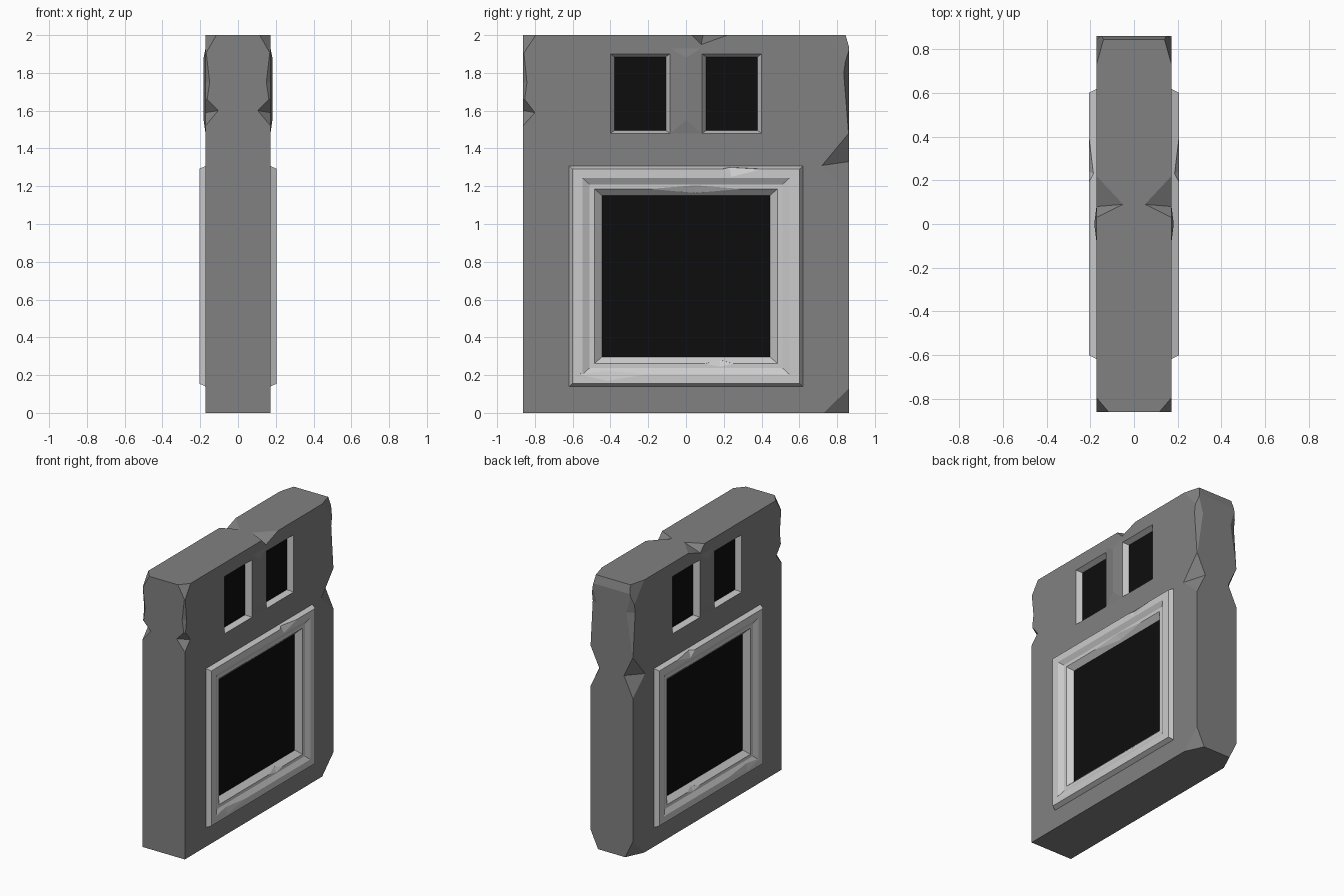
import bpy, bmesh

if "Cube" in bpy.data.objects:
    bpy.data.objects.remove(bpy.data.objects["Cube"])

X, Y, H = 0.172, 0.862, 2.0


def material(name, v):
    m = bpy.data.materials.new(name)
    m.diffuse_color = (v, v, v, 1)
    m.use_nodes = True
    m.node_tree.nodes["Principled BSDF"].inputs["Base Color"].default_value = m.diffuse_color
    return m


STONE, TRIM, DARK = material("stone", 0.22), material("trim", 0.6), material("dark", 0.004)


def finish(bm, name, mat=None):
    bmesh.ops.recalc_face_normals(bm, faces=bm.faces)
    me = bpy.data.meshes.new(name)
    bm.to_mesh(me)
    bm.free()
    ob = bpy.data.objects.new(name, me)
    bpy.context.collection.objects.link(ob)
    if mat:
        me.materials.append(mat)
    else:
        ob.hide_render = True
        ob.hide_set(True)
    return ob


def box(name, x, y0, y1, z0, z1, mat=None):
    bm = bmesh.new()
    bmesh.ops.create_cube(bm, size=1)
    for v in bm.verts:
        v.co = (2 * x * v.co.x, (y0 + y1) / 2 + v.co.y * (y1 - y0),
                (z0 + z1) / 2 + v.co.z * (z1 - z0))
    return finish(bm, name, mat)


def mirror(ob):
    ob.modifiers.new("mirror", 'MIRROR').use_axis[0] = True
    return ob


def hull(name, pts, mat=None):
    bm = bmesh.new()
    for p in pts:
        bm.verts.new(p)
    bmesh.ops.convex_hull(bm, input=bm.verts)
    return finish(bm, name, mat)


def cut(ob, cutter):
    m = ob.modifiers.new("cut", 'BOOLEAN')
    m.operation, m.solver, m.object = 'DIFFERENCE', 'EXACT', cutter


def ring(name, rect, profile, mat):
    """Closed profile of (inset in y, inset in z, x) swept round a rectangle."""
    y0, y1, z0, z1 = rect
    bm = bmesh.new()
    loops = [[bm.verts.new(p) for p in ((x, y0 + a, z0 + b), (x, y1 - a, z0 + b),
                                        (x, y1 - a, z1 - b), (x, y0 + a, z1 - b))]
             for a, b, x in profile]
    for i, lo in enumerate(loops):
        hi = loops[(i + 1) % len(loops)]
        for k in range(4):
            j = (k + 1) % 4
            bm.faces.new((lo[k], lo[j], hi[j], hi[k]))
    return mirror(finish(bm, name, mat))


# Stone slab
slab = box("slab", X, -Y, Y, 0, H, STONE)

# Stepped square frame with dark panel
main = (-0.622, 0.622, 0.137, 1.31)
steps = [(0, 0.165), (0.02, 0.205), (0.075, 0.205), (0.112, 0.185),
         (0.138, 0.185), (0.178, 0.148), (0.178, 0.12), (0, 0.12)]
frame = ring("frame", main, [(t, t * 0.9, x) for t, x in steps], TRIM)
cut(slab, box("frame_opening", 0.3, -0.53, 0.53, 0.23, 1.22))
box("panel", 0.149, -0.5, 0.5, 0.25, 1.2, DARK)

# Two small recessed windows
for s, side in ((-1, "left"), (1, "right")):
    y0, y1 = sorted((s * 0.085, s * 0.4))
    cut(slab, box(side + "_window_opening", 0.3, y0, y1, 1.48, 1.9))
    ring(side + "_window_reveal", (y0, y1, 1.48, 1.9),
         [(0, 0, X), (0.022, 0.015, 0.13), (0.022, 0.015, 0.1), (0, 0, 0.1)], TRIM)
    box(side + "_window_panel", 0.131, y0 + 0.01, y1 - 0.01, 1.49, 1.89, DARK)

# Slight bulge between the windows
mirror(hull("mullion", [(0.16, y, z) for y in (-0.08, 0.08) for z in (1.48, 1.93)]
            + [(X, y, z) for y in (-0.08, 0.08) for z in (1.48, 1.93)]
            + [(0.182, 0, 1.55), (0.182, 0, 1.88)], STONE))

# Chips in the slab: points on the surface, last point outside
chips = [
    [(X, -0.795, H), (0.115, -Y, H), (X, -Y, 1.9), (0.3, -1, 2.13)],
    [(X, 0.73, H), (0.135, Y, H), (X, Y, 1.84), (0.3, 1, 2.13)],
    [(X, 0.73, 0), (0.11, Y, 0), (X, Y, 0.13), (0.3, 1, -0.13)],
    [(X, Y, 1.18), (X, Y, 1.48), (X, 0.72, 1.31), (0.1, Y, 1.33), (0.3, 1, 1.33)],
    [(X, Y, 1.46), (X, Y, 1.98), (X, 0.835, 1.8), (0.12, Y, 1.8), (0.3, 1, 1.75)],
    [(X, -Y, 1.52), (X, -Y, 1.67), (X, -0.8, 1.59), (0.105, -Y, 1.6), (0.3, -1, 1.6)],
    [(X, -Y, 1.6), (X, -Y, 1.94), (X, -0.842, 1.75), (0.15, -Y, 1.75), (0.3, -1, 1.77)],
    [(X, 0.03, H), (X, 0.22, H), (X, 0.08, 1.95), (0.05, 0.09, H), (0.3, 0.12, 2.2)],
]
for pts in chips:
    cut(slab, mirror(hull("slab_chip", pts)))
cut(slab, hull("end_chip", [(x, y, z) for x in (-0.3, 0.3)
                            for y, z in ((0.845, H), (Y, 1.94), (0.95, 2.1))]))

# Chips in the frame
for pts in (
    [(0.205, 0.19, 1.29), (0.205, 0.4, 1.29), (0.205, 0.24, 1.25), (0.185, 0.23, 1.3), (0.27, 0.26, 1.36)],
    [(0.205, -0.57, 0.205), (0.205, -0.2, 0.205), (0.205, -0.42, 0.17), (0.193, -0.42, 0.23), (0.27, -0.4, 0.26)],
    [(0.185, -0.2, 1.185), (0.185, 0.3, 1.185), (0.185, 0.05, 1.205), (0.163, 0.05, 1.165), (0.23, 0.05, 1.13)],
    [(0.185, 0.1, 0.26), (0.185, 0.25, 0.26), (0.185, 0.18, 0.245), (0.165, 0.18, 0.28), (0.23, 0.18, 0.31)],
):
    cut(frame, mirror(hull("frame_chip", pts)))
